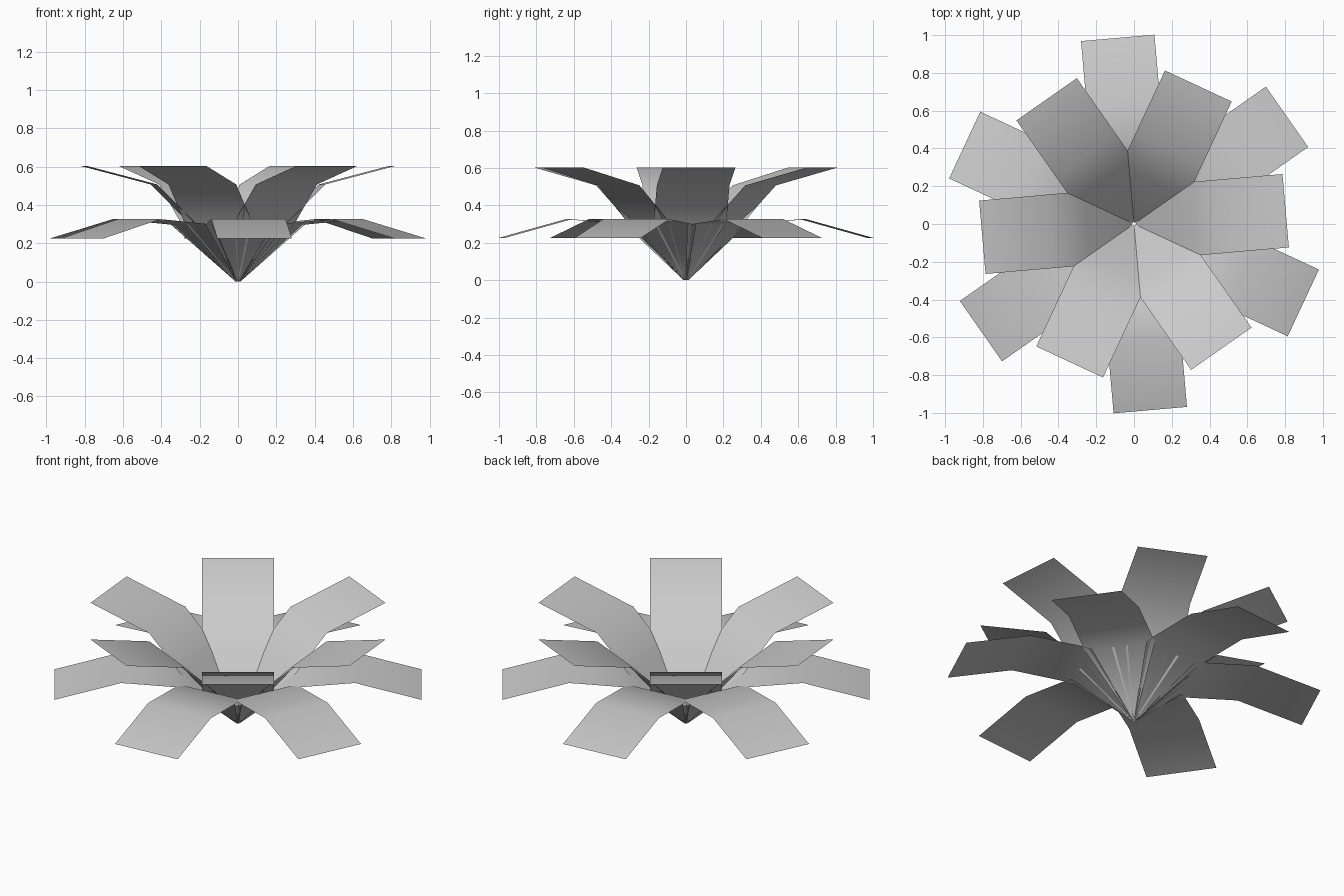
import bpy, bmesh
from math import sin, cos, radians

cube = bpy.data.objects.get("Cube")
if cube:
    bpy.data.objects.remove(cube, do_unlink=True)

# One plain grey for the whole flower
grey = bpy.data.materials.new("petal grey")
grey.use_nodes = True
colour = (0.6, 0.6, 0.6, 1)
grey.diffuse_color = colour
grey.node_tree.nodes["Principled BSDF"].inputs["Base Color"].default_value = colour

HALF_WIDTH = 0.195

# Petal profiles: (distance from the centre, height, half width)
UPPER = [(0.01, 0.0, 0.008), (0.245, 0.31, HALF_WIDTH),
         (0.44, 0.507, HALF_WIDTH), (0.806, 0.603, HALF_WIDTH)]
LOWER = [(0.01, 0.0, 0.008), (0.29, 0.297, HALF_WIDTH),
         (0.63, 0.326, HALF_WIDTH), (0.989, 0.226, HALF_WIDTH)]


def petal(name, profile, degrees):
    """A folded strip of quads running outward from the centre."""
    c, s = cos(radians(degrees)), sin(radians(degrees))
    bm = bmesh.new()
    rows = [[bm.verts.new((r * c - side * w * s, r * s + side * w * c, z))
             for side in (-1, 1)] for r, z, w in profile]
    for a, b in zip(rows, rows[1:]):
        face = bm.faces.new((a[0], b[0], b[1], a[1]))
        face.smooth = True
    mesh = bpy.data.meshes.new(name)
    bm.to_mesh(mesh)
    bm.free()
    mesh.materials.append(grey)
    obj = bpy.data.objects.new(name, mesh)
    bpy.context.collection.objects.link(obj)


# Two staggered rings of six petals
for i in range(6):
    petal(f"upper_petal_{i + 1}", UPPER, 5 + 60 * i)
    petal(f"lower_petal_{i + 1}", LOWER, 35 + 60 * i)
